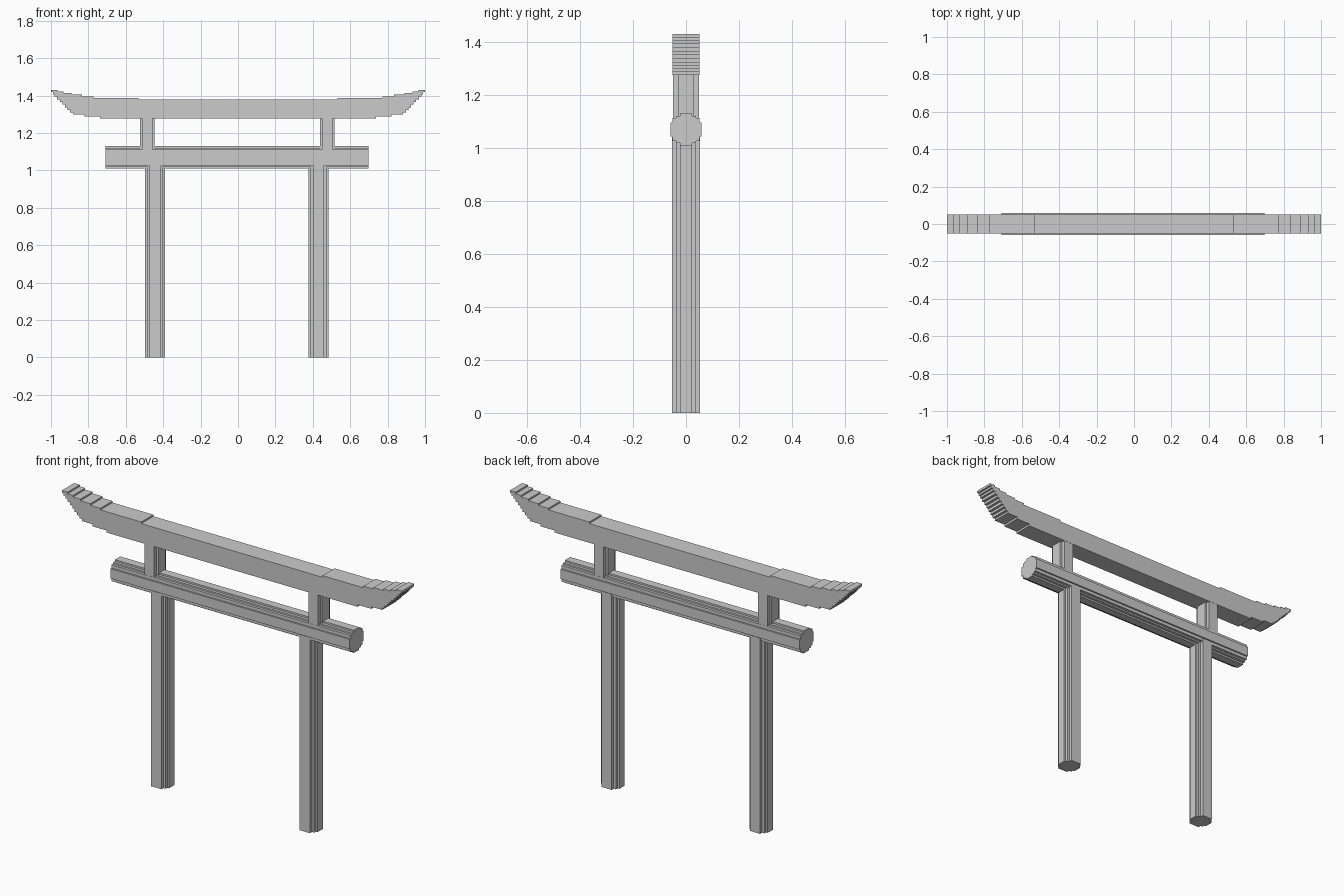
import bpy, bmesh
from mathutils import Vector

if "Cube" in bpy.data.objects:
    bpy.data.objects.remove(bpy.data.objects["Cube"])


def prism(name, points, start, end):
    """Flat-shaded prism: 3D outline 'points' placed at start, extruded to end."""
    bm = bmesh.new()
    face = bm.faces.new([bm.verts.new(Vector(p) + Vector(start)) for p in points])
    new = bmesh.ops.extrude_face_region(bm, geom=[face])["geom"]
    verts = [g for g in new if isinstance(g, bmesh.types.BMVert)]
    bmesh.ops.translate(bm, verts=verts, vec=Vector(end) - Vector(start))
    bmesh.ops.recalc_face_normals(bm, faces=bm.faces)
    mesh = bpy.data.meshes.new(name)
    bm.to_mesh(mesh)
    bm.free()
    obj = bpy.data.objects.new(name, mesh)
    bpy.context.collection.objects.link(obj)
    return obj


def stairs(levels):
    """Stepped corner from (half width, half height) pairs, widest first."""
    pts = [(levels[0][0], levels[0][1])]
    for (a0, b0), (a, b) in zip(levels, levels[1:]):
        pts += [(a, b0), (a, b)]
    return pts


def stepped_round(levels):
    """Closed blocky circle from one stepped corner, mirrored to four."""
    q = stairs(levels)
    half = q + [(-a, b) for a, b in reversed(q)]
    return half + [(-a, -b) for a, b in half]


# Pillars
post = [(a, b, 0) for a, b in stepped_round([(.053, .022), (.043, .036), (.03, .053)])]
for side, x in (("left", -.443), ("right", .430)):
    prism(side + "_pillar", post, (x, 0, 0), (x, 0, 1.04))

# Short struts between the beams
strut = [(a, b, 0) for a, b in stepped_round([(.039, .03), (.028, .05)])]
for side, x in (("left", -.486), ("right", .477)):
    prism(side + "_strut", strut, (x, 0, 1.105), (x, 0, 1.277))

# Round lower beam
beam = [(0, a, b) for a, b in stepped_round(
    [(.059, .026), (.051, .043), (.037, .051), (.022, .06)])]
prism("lower_beam", beam, (-.708, 0, 1.07), (.697, 0, 1.07))

# Upturned top lintel: stepped upper and lower edges, mirrored across x
top_x = [.533, .773, .833, .891, .934, .966, 1.0]
top = stairs([(x, 1.379 + .0086 * i) for i, x in enumerate(top_x)])
# each x is where a lower step ends; the riser follows
low = [(.738, 1.277), (.82, 1.288), (.882, 1.299), (.897, 1.31), (.911, 1.324),
       (.925, 1.337), (.938, 1.352), (.953, 1.366), (.968, 1.38), (.98, 1.395),
       (.99, 1.407), (1.0, 1.418)]
bottom = []
for i, (x, z) in enumerate(low):
    bottom.append((x, z))
    if i + 1 < len(low):
        bottom.append((x, low[i + 1][1]))
upper = []
for i, x in enumerate(top_x):
    z = 1.379 + .0086 * i
    if i:
        upper.append((top_x[i - 1], z))
    upper.append((x, z))
right = bottom + upper[::-1]
outline = right + [(-x, z) for x, z in reversed(right)]
prism("top_lintel", [(x, 0, z) for x, z in outline], (0, -.051, 0), (0, .051, 0))
